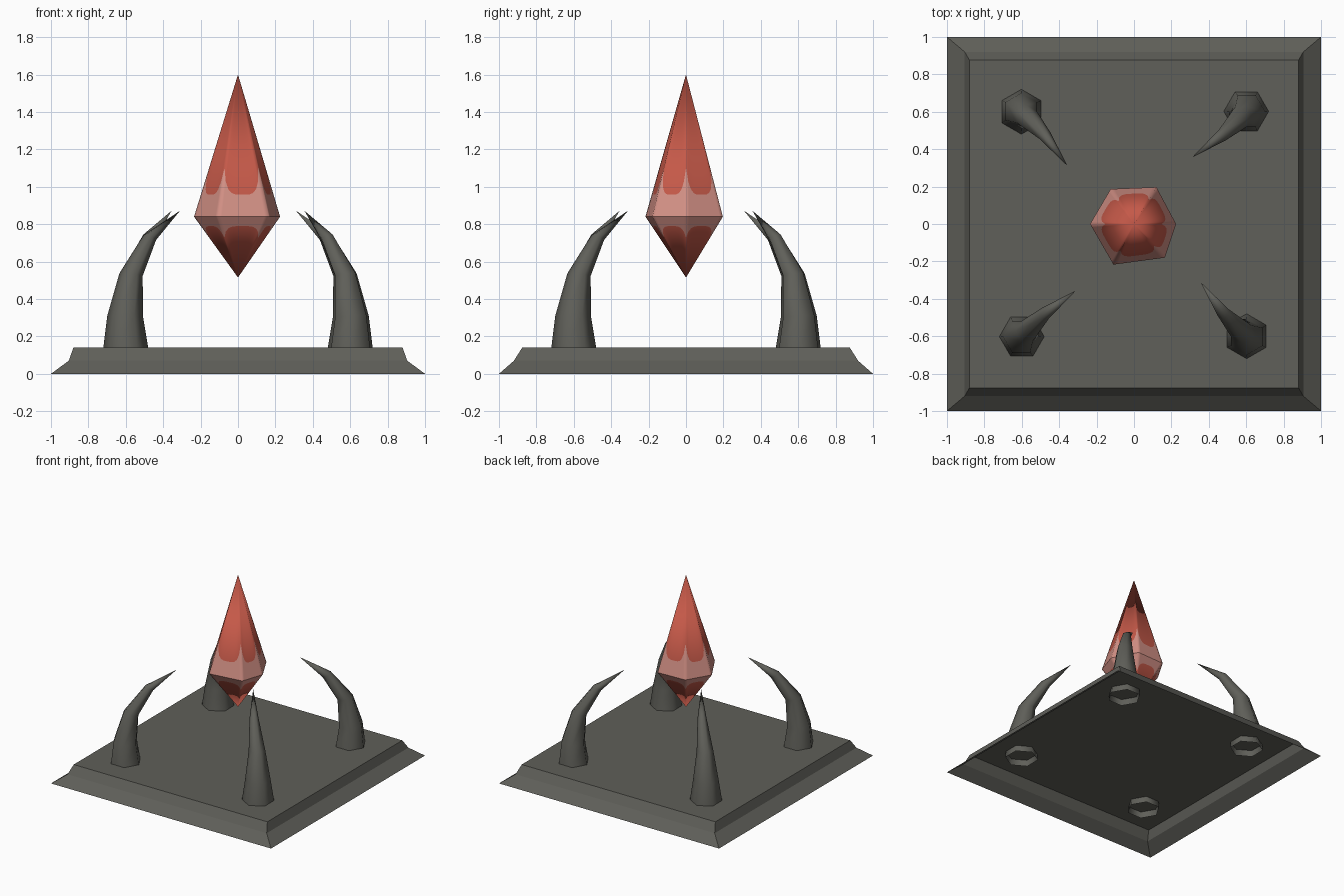
import bpy, bmesh, math
from mathutils import Vector, Matrix

if "Cube" in bpy.data.objects:
    bpy.data.objects.remove(bpy.data.objects["Cube"])


def material(name, rgb):
    m = bpy.data.materials.new(name)
    m.diffuse_color = (*rgb, 1)
    m.use_nodes = True
    m.node_tree.nodes["Principled BSDF"].inputs["Base Color"].default_value = m.diffuse_color
    return m


stone = material("dark stone", (0.115, 0.115, 0.10))
red = material("crystal red", (0.56, 0.10, 0.066))
pink = material("crystal pink", (0.65, 0.28, 0.235))


def finish(bm, name, mats):
    bmesh.ops.remove_doubles(bm, verts=bm.verts, dist=1e-4)
    bmesh.ops.recalc_face_normals(bm, faces=bm.faces)
    me = bpy.data.meshes.new(name)
    bm.to_mesh(me)
    bm.free()
    for m in mats:
        me.materials.append(m)
    ob = bpy.data.objects.new(name, me)
    bpy.context.collection.objects.link(ob)
    return ob


def loft(bm, rings):
    """Skin between successive rings of points; returns the vertex rings."""
    vr = [[bm.verts.new(p) for p in r] for r in rings]
    for a, b in zip(vr, vr[1:]):
        n = len(a)
        for i in range(n):
            j = (i + 1) % n
            bm.faces.new((a[i], a[j], b[j], b[i]))
    return vr


# Plinth: sloped two-step rim, open underneath
bm = bmesh.new()
corners = [(-1, -1), (1, -1), (1, 1), (-1, 1)]
steps = [(1, 1, 0), (0.905, 0.92, 0.07), (0.88, 0.876, 0.14)]
rings = loft(bm, [[(sx * a, sy * b, z) for sx, sy in corners] for a, b, z in steps])
bm.faces.new(rings[-1])
finish(bm, "plinth", [stone])

# Four claws: tapering six-sided horns bending inwards, open at the foot
# centre x, centre y, z, radius, ring tilt
claw = [(0.60, 0.602, 0.09, 0.124, 0), (0.60, 0.602, 0.14, 0.12, 0),
        (0.603, 0.603, 0.305, 0.096, 0.05), (0.572, 0.573, 0.53, 0.062, 0.12),
        (0.472, 0.476, 0.728, 0.034, 0.37)]
for k in range(4):
    bm = bmesh.new()
    rings = []
    for cx, cy, z, r, tilt in claw:
        ring = []
        for i in range(6):
            a = math.radians(60 * i)
            dx, dy = r * math.cos(a), r * math.sin(a)
            ring.append((cx + dx, cy + dy, z + tilt * (dx + dy)))
        rings.append(ring)
    last = loft(bm, rings)[-1]
    tip = bm.verts.new((0.31, 0.355, 0.872))
    for i in range(6):
        bm.faces.new((last[i], last[(i + 1) % 6], tip))
    for f in bm.faces:
        f.smooth = True
    bm.transform(Matrix.Rotation(k * math.pi / 2, 4, 'Z'))
    finish(bm, f"claw_{k + 1}", [stone])

# Crystal: irregular six-sided double pyramid, pink scalloped band at the girdle
girdle = [Vector((x, y, 0.84)) for x, y in
          [(0.225, 0), (0.12, 0.197), (-0.125, 0.187), (-0.235, 0), (-0.11, -0.217), (0.165, -0.18)]]
bm = bmesh.new()
N = 12
for apex in (Vector((0, 0, 1.6)), Vector((0, 0, 0.515))):
    for i in range(6):
        a, b = girdle[i], girdle[(i + 1) % 6]
        top = bm.verts.new(apex)
        low, cut = [], []
        for s in range(N + 1):
            u = s / N
            p = a.lerp(b, u)
            t = 0.845 - 0.19 * abs(2 * u - 1) ** 4
            low.append(bm.verts.new(p))
            cut.append(bm.verts.new(apex.lerp(p, t)))
        for s in range(N):
            bm.faces.new((top, cut[s], cut[s + 1])).material_index = 0
            bm.faces.new((cut[s], low[s], low[s + 1], cut[s + 1])).material_index = 1
bmesh.ops.remove_doubles(bm, verts=bm.verts, dist=1e-4)
for f in bm.faces:
    f.smooth = True
for e in bm.edges:
    if all(abs(v.co.z - 0.84) < 1e-3 for v in e.verts):
        e.smooth = False
finish(bm, "crystal", [red, pink])
